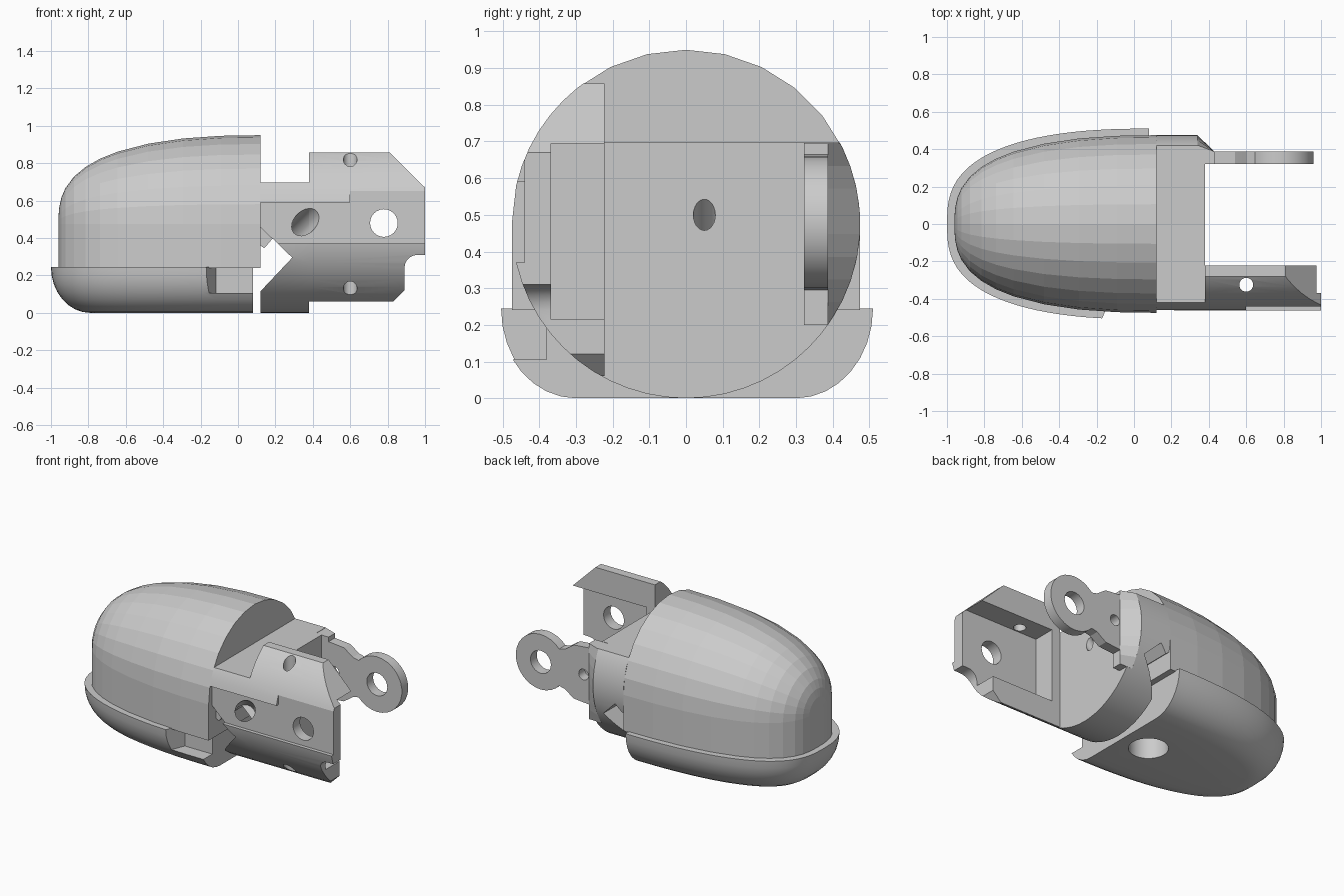
import bpy, bmesh
from math import sin, cos, pi, radians, sqrt
from mathutils import Vector

if "Cube" in bpy.data.objects:
    bpy.data.objects.remove(bpy.data.objects["Cube"])

R, ZC = 0.475, 0.475


def make(name, bm):
    bmesh.ops.remove_doubles(bm, verts=bm.verts, dist=1e-5)
    bmesh.ops.recalc_face_normals(bm, faces=bm.faces)
    me = bpy.data.meshes.new(name)
    bm.to_mesh(me)
    bm.free()
    ob = bpy.data.objects.new(name, me)
    bpy.context.collection.objects.link(ob)
    return ob


def loft(name, rings):
    bm = bmesh.new()
    vs = [[bm.verts.new(p) for p in r] for r in rings]
    n = len(rings[0])
    for a, b in zip(vs, vs[1:]):
        for i in range(n):
            j = (i + 1) % n
            bm.faces.new((a[i], a[j], b[j], b[i]))
    bm.faces.new(vs[0])
    bm.faces.new(vs[-1])
    return make(name, bm)


def prism(name, pts, lo, hi, axis='Y'):
    # extrude a profile: xz profile along y, or xy profile along z
    place = (lambda p, d: (p[0], d, p[1])) if axis == 'Y' else (lambda p, d: (p[0], p[1], d))
    return loft(name, [[place(p, d) for p in pts] for d in (lo, hi)])


def box(name, x0, x1, y0, y1, z0, z1):
    return prism(name, [(x0, z0), (x1, z0), (x1, z1), (x0, z1)], y0, y1)


def rod(name, a, b, r, n=24):
    a, b = Vector(a), Vector(b)
    d = b - a
    bm = bmesh.new()
    bmesh.ops.create_cone(bm, cap_ends=True, segments=n, radius1=r, radius2=r, depth=d.length)
    q = d.to_track_quat('Z', 'Y')
    for v in bm.verts:
        v.co = q @ v.co + (a + b) / 2
    return make(name, bm)


def boolean(ob, cutters, op='DIFFERENCE'):
    for c in cutters:
        m = ob.modifiers.new('cut', 'BOOLEAN')
        m.operation, m.solver, m.object = op, 'EXACT', c
        dg = bpy.context.evaluated_depsgraph_get()
        me = bpy.data.meshes.new_from_object(ob.evaluated_get(dg))
        ob.modifiers.clear()
        ob.data = me
        bpy.data.objects.remove(c)
    return ob


def smooth(ob, angle=20):
    bpy.ops.object.select_all(action='DESELECT')
    ob.select_set(True)
    bpy.context.view_layer.objects.active = ob
    bpy.ops.object.shade_smooth_by_angle(angle=radians(angle))


def nose(t):
    # half width of the bullet outline, t = 0 at the open end, 1 at the tip
    return max(1 - t ** 2.4, 0) ** 0.36


# Bullet-shaped shell: round above, straight sides below
rings = []
for u in [pi / 2 * k / 12 for k in (11.93, 11.7, 11.3, 10.7, 10, 9, 8, 7, 6, 4.5, 3, 1.5, 0)]:
    t = sin(u)
    x, r = 0.12 - 1.08 * t, R * nose(t)
    arc = [(x, r * cos(pi * i / 14), ZC + r * sin(pi * i / 14)) for i in range(15)]
    rings.append([(x, r, 0.24)] + arc + [(x, -r, 0.24)])
loft('fingertip_shell', rings)

# Fingertip pad with rounded lower edge
plan = []
for k in range(-24, 25):
    t = sin(pi / 2 * (1 - abs(k) / 24))
    plan.append((t, (1 if k > 0 else -1) * nose(t)))
layers = []
for k in range(9):
    a = pi / 2 * k / 8
    d, z = 0.21 * (1 - sin(a)), 0.245 * (1 - cos(a))
    layers.append([(0.08 - (1.08 - d) * t, (0.51 - d) * s, z) for t, s in plan])
pad = loft('fingertip_pad', layers)
boolean(pad, [
    prism('side_notch', [(-0.21, -0.6), (-0.118, -0.38), (0.2, -0.38), (0.2, -0.6)], 0.105, 0.4, 'Z'),
    rod('pad_hole', (-0.11, 0, -0.1), (-0.11, 0, 0.15), 0.118)])
smooth(pad)


def cable_hole():
    # slanted hole entering the front side
    return rod('cable_hole', (0.43, -0.54, 0.555), (0.22, -0.24, 0.345), 0.06)


# Middle block behind the shell, with flat top and slot
block = rod('middle_block', (0.12, 0, ZC), (0.38, 0, ZC), R, n=56)
boolean(block, [
    box('top_cut', 0, 0.6, -1, 1, 0.697, 1.2),
    box('side_flat', 0.0, 0.6, -0.6, -0.44, 0.37, 0.59),
    box('shoulder_seat', 0.34, 0.6, 0.324, 0.6, 0.2, 0.8),
    prism('slot', [(0.05, 0.36), (0.12, 0.36), (0.14, 0.345), (0.185, 0.397),
                   (0.29, 0.295), (0.12, 0.115), (0.05, 0.04)], -1, 1),
    prism('front_slot', [(0.05, 0.525), (0.287, 0.296), (0.05, 0.05)], -1, -0.4),
    cable_hole(),
    rod('end_hole', (0.2, 0.05, 0.32), (0.5, 0.05, 0.62), 0.03)])
smooth(block)

# Front fork arm: side profile intersected with the round barrel
curve = [(0.96 - 0.07 * sin(pi / 2 * i / 5), 0.24 + 0.07 * cos(pi / 2 * i / 5)) for i in range(6)]
arm = prism('front_arm', [(0.38, 0.06), (0.38, 0.858), (0.81, 0.858), (1.0, 0.67), (1.0, 0.31)]
            + curve + [(0.89, 0.12), (0.83, 0.06)], -0.55, -0.222)
boolean(arm, [rod('barrel', (0.2, 0, ZC), (1.2, 0, ZC), R, n=56)], 'INTERSECT')
boolean(arm, [
    box('pocket', 0.44, 1.1, -0.368, -0.1, 0.215, 0.695),
    prism('side_flat', [(0.3, 0.37), (1.1, 0.37), (1.1, 0.675), (0.6, 0.675), (0.6, 0.59), (0.3, 0.59)],
          -0.6, -0.44),
    rod('pivot_hole', (0.78, -0.6, 0.48), (0.78, -0.1, 0.48), 0.074),
    rod('pin_hole', (0.6, -0.325, -0.1), (0.6, -0.325, 1.1), 0.037),
    cable_hole()])
smooth(arm)

# Back fork plate with round lug
half = [(0.34, 0.215), (0.41, 0.215), (0.43, 0.185), (0.54, 0.175), (0.57, 0.155), (0.605, 0.13)]
lug = [(0.78 + 0.18 * cos(radians(a)), 0.18 * sin(radians(a))) for a in range(138, -139, -12)]
outline = half + lug + [(x, -z) for x, z in reversed(half)]
plate = prism('back_plate', [(x, 0.48 + z) for x, z in outline], 0.322, 0.387)
boolean(plate, [
    rod('pivot_hole', (0.78, 0.2, 0.48), (0.78, 0.6, 0.48), 0.074),
    rod('small_hole', (0.47, 0.2, 0.48), (0.47, 0.6, 0.48), 0.035)])
smooth(plate)

# Tapered shoulder blending the round block into the flat plate
zs = [0.2 + 0.495 * i / 8 for i in range(9)]
ys = [sqrt(R * R - (z - ZC) ** 2) for z in zs]
loft('back_shoulder', [
    [(0.34, 0.322, 0.2)] + [(0.34, y, z) for y, z in zip(ys, zs)] + [(0.34, 0.322, 0.695)],
    [(0.43, 0.322, 0.2)] + [(0.43, 0.387, z) for z in zs] + [(0.43, 0.322, 0.695)]])
